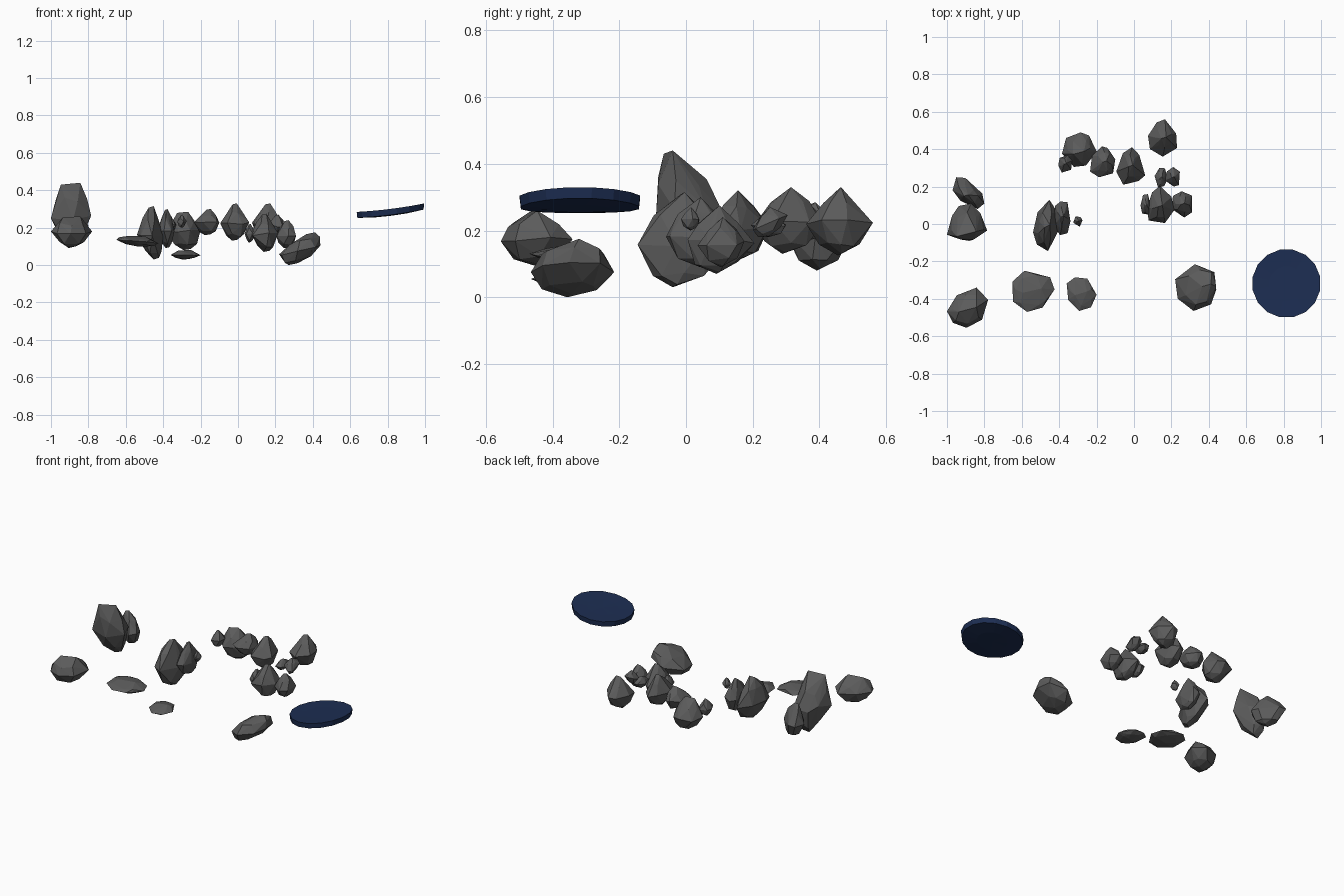
import bpy, bmesh, random
from math import cos, sin, pi
from mathutils import Vector

if "Cube" in bpy.data.objects:
    bpy.data.objects.remove(bpy.data.objects["Cube"])


def material(name, color):
    m = bpy.data.materials.new(name)
    m.diffuse_color = color
    m.use_nodes = True
    m.node_tree.nodes["Principled BSDF"].inputs["Base Color"].default_value = m.diffuse_color
    return m


grey = material("dark_grey", (.105, .105, .105, 1))
blue = material("dark_blue", (.012, .027, .085, 1))


def finish(name, bm, mat):
    bmesh.ops.recalc_face_normals(bm, faces=bm.faces)
    me = bpy.data.meshes.new(name)
    bm.to_mesh(me)
    bm.free()
    ob = bpy.data.objects.new(name, me)
    bpy.context.collection.objects.link(ob)
    me.materials.append(mat)
    return ob


def rock(name, xr, yr, zr, peak=(0, 0), foot=(0, 0), taper=0.0, shear=0.0,
         tilt=(0, 0), point=0.6, ridge=0.15, sides=7, seed=1):
    """Faceted stone: hull of three wobbly rings plus a peak ridge and a foot
    ridge, fitted to the given x, y and z ranges."""
    rnd = random.Random(seed)
    pts = []
    for h, scale, shift in ((0.5, point, peak), (-0.05, 1.0, (0, 0)), (-0.7, 0.65, foot)):
        turn = rnd.uniform(0, 2 * pi)
        k = 1 - scale
        for i in range(sides):
            a = turn + (i + rnd.uniform(-0.25, 0.25)) * 2 * pi / sides
            r = scale * rnd.uniform(0.9, 1.05)
            u = r * cos(a) + k * shift[0]
            v = r * sin(a) + k * shift[1]
            u = u * (1 + taper * v) + shear * v
            pts.append(Vector((u, v, h + rnd.uniform(-0.1, 0.1) + tilt[0] * u + tilt[1] * v)))
    for (pu, pv), h, half in ((peak, 1, ridge), (foot, -1, .2)):
        for s in (-1, 1):
            u, v = pu * 0.8 + s * half, pv * 0.8 + s * half * .25
            pts.append(Vector((u, v, h + 0.5 * (tilt[0] * u + tilt[1] * v) + .03 * s)))
    lo = [min(p[i] for p in pts) for i in range(3)]
    hi = [max(p[i] for p in pts) for i in range(3)]
    bm = bmesh.new()
    for p in pts:
        bm.verts.new([r[0] + (p[i] - lo[i]) / (hi[i] - lo[i]) * (r[1] - r[0])
                      for i, r in enumerate((xr, yr, zr))])
    bmesh.ops.convex_hull(bm, input=bm.verts[:])
    loose = [v for v in bm.verts if not v.link_faces]
    bmesh.ops.delete(bm, geom=loose, context='VERTS')
    return finish(name, bm, grey)


# left pair of tall stones
rock("left_tall_rock", (-1, -.785), (-.09, .11), (.09, .44), peak=(0, -.75), foot=(.1, .4),
     taper=-.5, point=.72, ridge=.5, seed=3)
rock("left_back_rock", (-.97, -.80), (.08, .25), (.11, .32), peak=(-.2, -.2), foot=(.2, -.1),
     shear=-.6, point=.65, seed=4)

# rounded front stones
rock("front_left_rock", (-1, -.78), (-.555, -.34), (.095, .26), peak=(0, -.1), shear=.2,
     point=.75, ridge=.45, seed=5)
rock("flat_pebble_large", (-.65, -.425), (-.47, -.25), (.10, .155), point=.75,
     tilt=(-.3, 0), foot=(.3, 0), ridge=.4, seed=6)
rock("flat_pebble_small", (-.36, -.2), (-.465, -.285), (.03, .08), point=.75,
     shear=-.2, ridge=.4, seed=7)
rock("front_right_rock", (.22, .44), (-.465, -.215), (0, .175), peak=(.6, .1), foot=(-.4, -.1),
     shear=.1, tilt=(.35, 0), point=.7, ridge=.2, seed=33)

# middle left cluster
rock("middle_slab_rock", (-.54, -.4), (-.145, .13), (.03, .315), peak=(.1, 0), foot=(.6, -.2),
     shear=.15, point=.65, ridge=.2, seed=9)
rock("middle_side_rock", (-.43, -.34), (-.06, .12), (.09, .30), peak=(0, .1), foot=(.2, .2),
     point=.6, seed=10)
rock("middle_chip", (-.325, -.275), (-.015, .04), (.2, .27), sides=5, seed=11)

# back row
rock("back_large_rock", (-.385, -.2), (.305, .49), (.08, .285), peak=(-.1, -.2), foot=(.2, 0),
     point=.65, ridge=.3, seed=12)
rock("back_chip", (-.405, -.33), (.275, .37), (.16, .27), sides=6, seed=13)
rock("back_wedge_rock", (-.235, -.1), (.25, .415), (.16, .30), peak=(.1, 0), taper=-.35,
     point=.6, seed=14)
rock("back_pointed_rock", (-.095, .06), (.21, .41), (.13, .33), peak=(0, 0), foot=(0, -.2),
     taper=-.3, point=.55, seed=15)
rock("back_right_rock", (.075, .23), (.36, .56), (.125, .33), peak=(.1, 0), taper=-.15,
     point=.55, seed=16)

# right cluster
rock("right_chip_a", (.11, .18), (.195, .30), (.18, .25), sides=6, seed=17)
rock("right_chip_b", (.165, .245), (.2, .305), (.18, .27), sides=6, tilt=(0, .5), seed=18)
rock("right_main_rock", (.07, .215), (.005, .205), (.07, .275), taper=-.3, foot=(.2, 0),
     point=.6, seed=19)
rock("right_inner_rock", (.035, .09), (.05, .16), (.12, .22), sides=6, seed=20)
rock("right_outer_rock", (.205, .31), (.035, .175), (.09, .24), point=.6, sides=6, seed=21)

# dark blue disc, slightly tilted and bowed
bm = bmesh.new()
N, R = 16, .184


def disc_point(r, i, drop):
    a = (i + .5) * 2 * pi / N
    u, v = r * cos(a), r * sin(a)
    z = .297 + .023 * u + .01 * u * u + .003 * v * v - drop
    return bm.verts.new((.815 + R * u, -.318 + R * v, z))


rings = [[disc_point(r, i, d) for i in range(N)]
         for r, d in ((.5, 0), (1, 0), (.98, .032), (.5, .034))]
for a, b in zip(rings, rings[1:]):
    for i in range(N):
        bm.faces.new((a[i], a[(i + 1) % N], b[(i + 1) % N], b[i]))
for ring, d in ((rings[0], 0), (rings[-1], .034)):
    c = disc_point(0, 0, d)
    for i in range(N):
        bm.faces.new((ring[i], ring[(i + 1) % N], c))
finish("blue_disc", bm, blue)
